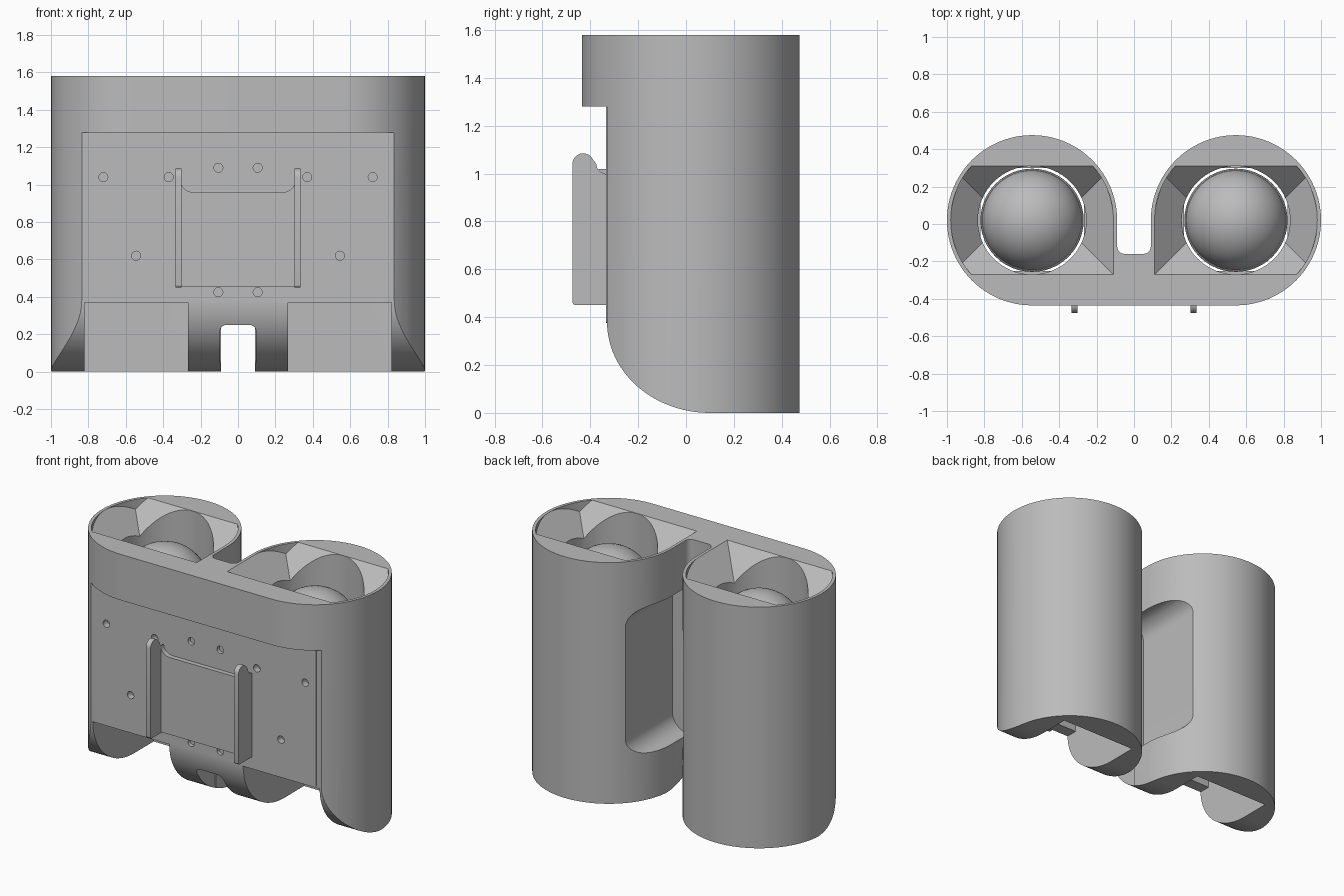
import bpy, bmesh, math
from mathutils import Vector

cube = bpy.data.objects.get("Cube")
if cube:
    bpy.data.objects.remove(cube)

grey = bpy.data.materials.new("plain_grey")
grey.use_nodes = True
COLOUR = (0.5, 0.5, 0.5, 1)
grey.diffuse_color = COLOUR
grey.node_tree.nodes["Principled BSDF"].inputs["Base Color"].default_value = COLOUR

CX, CY, R, TOP = 0.545, 0.02, 0.455, 1.58
GAP = CX - R


def finish(name, bm):
    bmesh.ops.recalc_face_normals(bm, faces=bm.faces)
    mesh = bpy.data.meshes.new(name)
    bm.to_mesh(mesh)
    bm.free()
    mesh.materials.append(grey)
    ob = bpy.data.objects.new(name, mesh)
    bpy.context.collection.objects.link(ob)
    return ob


def prism(name, pts, axis, a, b):
    """Extrude a 2D outline along an axis: x takes (y,z), y takes (x,z), z takes (x,y)."""
    place = {"x": lambda p, t: (t, p[0], p[1]),
             "y": lambda p, t: (p[0], t, p[1]),
             "z": lambda p, t: (p[0], p[1], t)}[axis]
    bm = bmesh.new()
    face = bm.faces.new([bm.verts.new(place(p, a)) for p in pts])
    out = bmesh.ops.extrude_face_region(bm, geom=[face])
    shift = Vector(place((0, 0), b - a))
    bmesh.ops.translate(bm, vec=shift, verts=[v for v in out["geom"] if isinstance(v, bmesh.types.BMVert)])
    return finish(name, bm)


def arc(cx, cy, rx, ry, start, end, n=16):
    angles = [math.radians(start + (end - start) * i / n) for i in range(n + 1)]
    return [(cx + rx * math.cos(t), cy + ry * math.sin(t)) for t in angles]


def rounded(x0, x1, y0, y1, r, n=8):
    return (arc(x1 - r, y0 + r, r, r, -90, 0, n) + arc(x1 - r, y1 - r, r, r, 0, 90, n)
            + arc(x0 + r, y1 - r, r, r, 90, 180, n) + arc(x0 + r, y0 + r, r, r, 180, 270, n))


def box(name, x0, x1, y0, y1, z0, z1):
    return prism(name, [(x0, y0), (x1, y0), (x1, y1), (x0, y1)], "z", z0, z1)


def boolean(ob, tool, operation="DIFFERENCE", keep=False):
    bpy.context.view_layer.objects.active = ob
    mod = ob.modifiers.new("cut", "BOOLEAN")
    mod.operation, mod.solver, mod.object = operation, "EXACT", tool
    tool.hide_render = True
    bpy.ops.object.modifier_apply(modifier=mod.name)
    if not keep:
        bpy.data.objects.remove(tool)


def smooth(ob):
    bpy.ops.object.select_all(action="DESELECT")
    ob.select_set(True)
    bpy.context.view_layer.objects.active = ob
    bpy.ops.object.shade_smooth_by_angle(angle=math.radians(30))


# Twin barrels joined by a bridge along the front
half = arc(CX, CY, R, R, -90, 180, 72) + arc(GAP - 0.04, -0.12, 0.04, 0.04, 0, -90, 6)
body = prism("twin_barrel_body", half + [(-x, y) for x, y in reversed(half)], "z", 0, TOP)

# Front recess, rounded lower front, arch between the legs, scoops inside the gap
boolean(body, box("recess_cutter", -2, 2, -1, -0.33, -1, 1.28))
curve = arc(0.1, 0.38, 0.43, 0.38, 180, 270, 24)
boolean(body, prism("lower_front_cutter", curve + [(0.1, -1), (-1, -1), (-1, 0.38)], "x", -2, 2))
boolean(body, prism("arch_cutter", rounded(-0.097, 0.097, -0.4, 0.25, 0.035), "y", -1, -0.1))
boolean(body, prism("scoop_cutter", rounded(-0.21, 0.21, 0.3, 1.27, 0.115, 12), "y", -0.158, 0.8))


def funnel(s):
    """Four-sided funnel, clipped to leave a thin barrel wall."""
    bm = bmesh.new()
    rings = []
    for inset, z in ((-0.06, TOP + 0.06), (0.24, TOP - 0.24)):
        x0, x1, y0, y1 = 0.11 + inset, 0.98 - inset, -0.27 + inset, 0.31 - inset
        rings.append([bm.verts.new((s * x, y, z)) for x, y in ((x0, y0), (x1, y0), (x1, y1), (x0, y1))])
    low, high = rings
    bm.faces.new(low)
    bm.faces.new(high)
    for i in range(4):
        j = (i + 1) % 4
        bm.faces.new((low[i], low[j], high[j], high[i]))
    ob = finish("funnel_cutter", bm)
    clip = arc(s * CX, CY, s * 0.435, 0.435, -90, 180, 72) + [(s * (CX - 0.435), CY - 0.435)]
    boolean(ob, prism("funnel_clip", clip, "z", 0.5, 2), "INTERSECT")
    return ob


for s in (1, -1):
    # Chamber, lower front opening, round bore and funnel
    x0, x1 = sorted((s * 0.268, s * 0.822))
    boolean(body, box("chamber_cutter", x0, x1, -0.25, 0.3, -0.5, 1.1))
    boolean(body, box("opening_cutter", x0, x1, -1, 0.2, -0.4, 0.37))
    boolean(body, prism("bore_cutter", arc(s * CX, CY, 0.29, 0.29, 0, 354.375, 63), "z", 1.0, 2))
    boolean(body, funnel(s))

    # Ball with a thin collar in each bore
    side = "left" if s > 0 else "right"
    bpy.ops.mesh.primitive_uv_sphere_add(segments=48, ring_count=24, radius=0.268,
                                         location=(s * CX, CY, 1.2))
    ball = bpy.context.object
    ball.name = side + "_ball"
    ball.data.materials.append(grey)
    smooth(ball)
    bpy.ops.mesh.primitive_torus_add(major_segments=48, minor_segments=8, major_radius=0.268,
                                     minor_radius=0.008, location=(s * CX, CY, 1.22))
    collar = bpy.context.object
    collar.name = side + "_ball_collar"
    collar.data.materials.append(grey)
    smooth(collar)

# Front plate
plate = prism("front_plate", rounded(-0.8, 0.8, 0.375, 1.279, 0.015, 4), "y", -0.334, -0.326)

# Screw holes through the plate
for x, z, depth in ((0.72, 1.04, 0.04), (0.37, 1.04, 0.04), (0.545, 0.62, 0.04),
                    (0.105, 1.09, 0.02), (0.105, 0.425, 0.02)):
    for s in (1, -1):
        hole = prism("screw_cutter", arc(s * x, z, 0.024, 0.024, 0, 345, 23), "y", -0.4, -0.33 + depth)
        boolean(plate, hole, keep=True)
        boolean(body, hole)

# Raised pad with a top edge sweeping up to the rails
sweep = arc(0.24, 1.02, 0.065, 0.06, -90, 0, 8)
pad = prism("clip_pad", [(-0.305, 0.455), (0.305, 0.455)] + sweep[::-1]
            + [(-x, z) for x, z in sweep], "y", -0.365, -0.33)

# Side rails of the clip
profile = ([(-0.325, 0.45)] + arc(-0.46, 0.465, 0.015, 0.015, 270, 180, 4)
           + arc(-0.43, 1.04, 0.045, 0.045, 180, 30, 12)
           + arc(-0.325, 1.04, 0.05, 0.042, 180, 270, 8))
rails = []
for s, side in ((1, "left"), (-1, "right")):
    rails.append(prism(side + "_clip_rail", profile, "x", s * 0.302, s * 0.335))

for ob in [body, plate, pad] + rails:
    smooth(ob)
